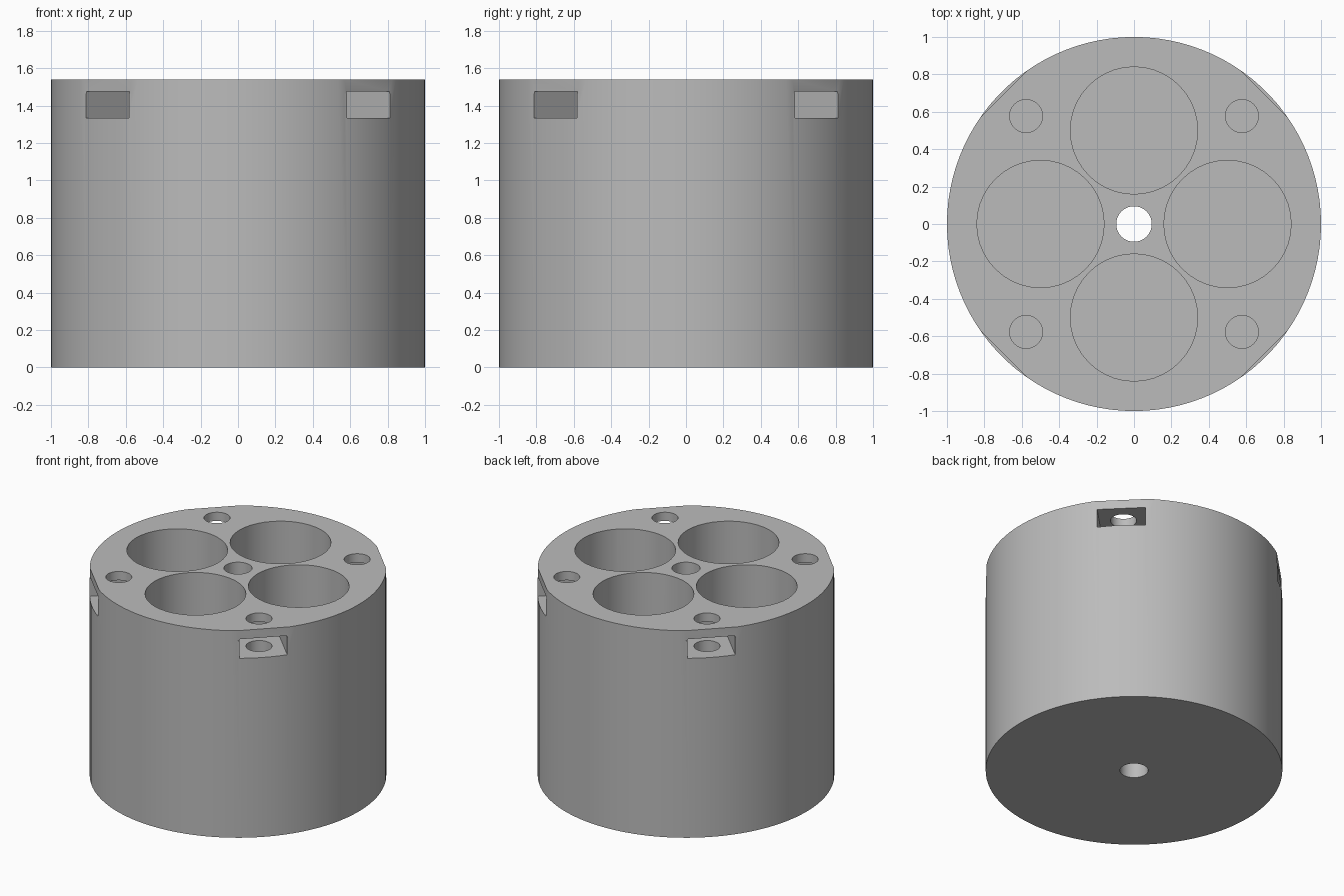
import bpy
import math
from mathutils import Matrix

cube = bpy.data.objects.get("Cube")
if cube:
    bpy.data.objects.remove(cube, do_unlink=True)

HEIGHT = 1.54
SLOT_LOW, SLOT_HIGH = 1.335, 1.475
CHORD = 0.983          # distance of the flats from the axis
SLOT_WIDTH = 0.326

grey = bpy.data.materials.new("plain grey")
grey.use_nodes = True
colour = (0.5, 0.5, 0.5, 1)
grey.diffuse_color = colour
grey.node_tree.nodes["Principled BSDF"].inputs["Base Color"].default_value = colour


def cylinder(name, radius, low, high, x=0, y=0, sides=40):
    bpy.ops.mesh.primitive_cylinder_add(vertices=sides, radius=radius, depth=high - low,
                                        location=(x, y, (low + high) / 2))
    obj = bpy.context.object
    obj.name = name
    obj.data.materials.append(grey)
    return obj


def radial_box(name, inner, outer, width, low, high, angle):
    bpy.ops.mesh.primitive_cube_add(size=1)
    obj = bpy.context.object
    obj.name = name
    obj.data.materials.append(grey)
    place = Matrix.Translation(((inner + outer) / 2, 0, (low + high) / 2))
    size = Matrix.Diagonal((outer - inner, width, high - low, 1))
    obj.data.transform(Matrix.Rotation(angle, 4, "Z") @ place @ size)
    return obj


def cut(body, cutter):
    mod = body.modifiers.new(cutter.name, "BOOLEAN")
    mod.operation = "DIFFERENCE"
    mod.solver = "EXACT"
    mod.object = cutter
    bpy.context.view_layer.objects.active = body
    bpy.ops.object.modifier_apply(modifier=mod.name)
    bpy.data.objects.remove(cutter, do_unlink=True)


# Round body with a hole through its axis
body = cylinder("holder_body", 1, 0, HEIGHT, sides=100)
cut(body, cylinder("centre_hole", 0.095, -0.1, HEIGHT + 0.1))

for i in range(4):
    # Deep round wells on the main axes
    a = i * math.pi / 2
    cut(body, cylinder("well", 0.34, 0.1, HEIGHT + 0.1, 0.5 * math.cos(a), 0.5 * math.sin(a)))

    # Flat, nut slot and screw hole on each diagonal
    d = a + math.pi / 4
    cut(body, radial_box("flat", CHORD, 1.2, 0.6, SLOT_HIGH - 0.01, HEIGHT + 0.1, d))
    cut(body, radial_box("slot", 0.653, 1.2, SLOT_WIDTH, SLOT_LOW, SLOT_HIGH, d))
    cut(body, cylinder("screw_hole", 0.088, 1.0, HEIGHT + 0.1,
                       0.816 * math.cos(d), 0.816 * math.sin(d)))

# Smooth curved walls, crisp rims
bpy.ops.object.select_all(action="DESELECT")
body.select_set(True)
bpy.context.view_layer.objects.active = body
bpy.ops.object.shade_smooth_by_angle(angle=math.radians(30))
